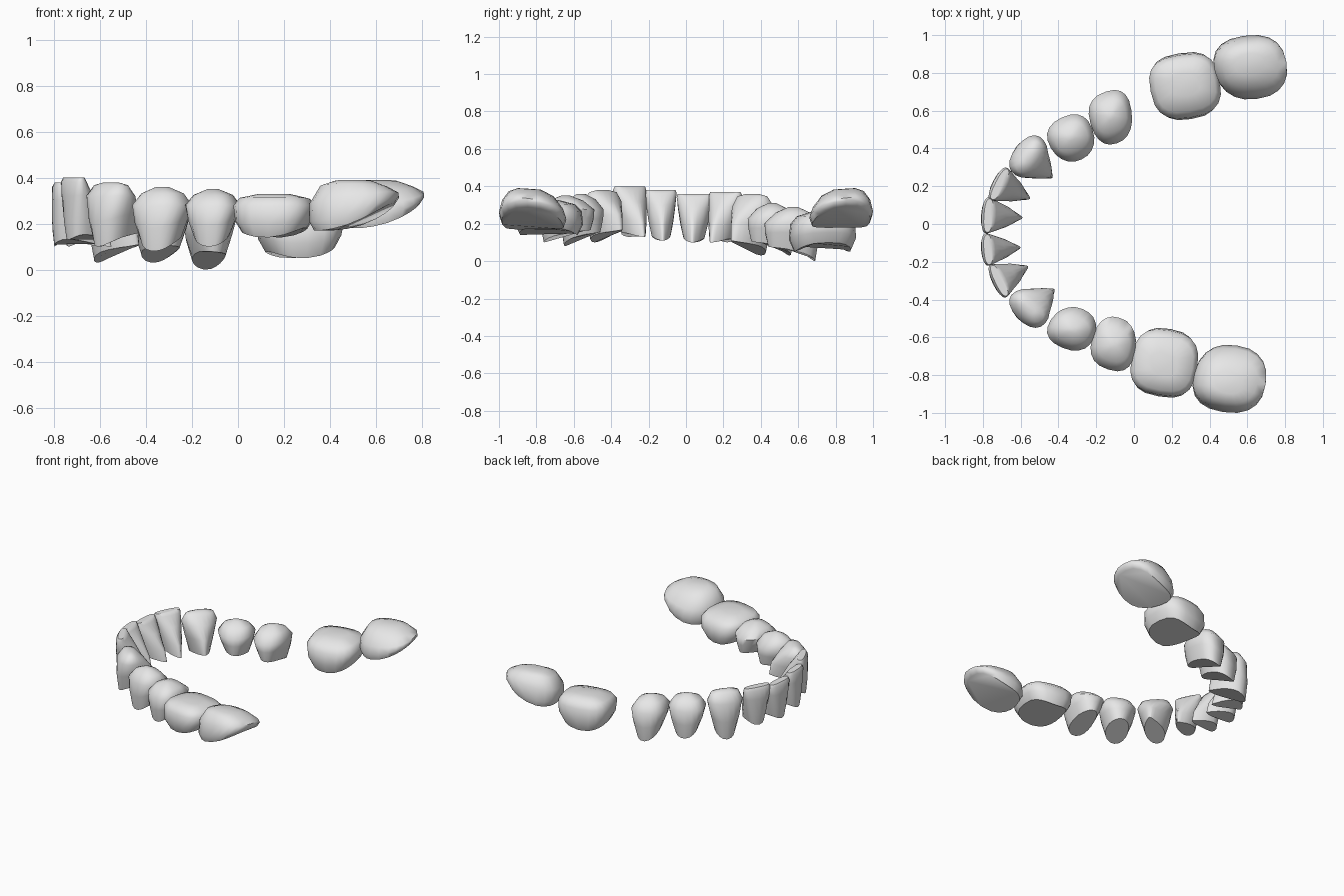
import bpy
import bmesh
import math
from mathutils import Vector

default_cube = bpy.data.objects.get("Cube")
if default_cube:
    bpy.data.objects.remove(default_cube, do_unlink=True)

# One plain enamel material
enamel = bpy.data.materials.new("pale grey enamel")
enamel.use_nodes = True
colour = (0.8, 0.8, 0.8, 1)
enamel.diffuse_color = colour
enamel.node_tree.nodes["Principled BSDF"].inputs["Base Color"].default_value = colour

SIDES = 20

# Each ring: height, outward offset, outward radius, radius along the arch,
# inward taper, outward tilt, backward tilt
INCISOR = [(0, -.05, .95, .65, .8, 0, 0), (.3, .08, .9, .85, .75, 0, 0),
           (.7, .4, .6, .97, .5, 0, 0), (.93, .62, .35, .97, .2, 0, 0),
           (1, .64, .22, .85, 0, 0, 0)]
CANINE = [(0, 0, .9, .6, .7, -.15, 0), (.4, .1, .9, .85, .6, -.1, 0),
          (.75, .3, .68, .98, .3, 0, 0), (.95, .35, .35, .7, 0, 0, 0),
          (1, .35, .12, .3, 0, 0, 0)]
PREMOLAR = [(0, .05, .85, .65, .4, -.18, -.05), (.35, .05, .95, .9, .3, -.1, 0),
            (.65, .05, .95, 1, .2, 0, 0), (.88, .1, .58, .68, 0, 0, 0),
            (1, .12, .15, .2, 0, 0, 0)]
FIRST_MOLAR = [(0, 0, .85, .8, .1, 0, .06), (.3, 0, 1, .96, .1, 0, .05),
               (.7, 0, .95, 1, .05, .03, 0), (.9, .03, .78, .84, 0, .04, 0),
               (1, .05, .35, .4, 0, .03, 0)]
SECOND_MOLAR = [(.1, 0, .92, .85, .1, 0, .34), (.3, 0, 1, .95, .1, 0, .28),
                (.6, 0, .9, .95, .1, .08, .14), (.88, .05, .66, .7, 0, .1, 0),
                (1, .1, .34, .38, 0, .06, 0)]

# Shape, squareness and outward turn from the arch centreline
KINDS = {
    "central_incisor": (INCISOR, .8, 4),
    "lateral_incisor": (INCISOR, .8, 26),
    "canine": (CANINE, .9, 40),
    "first_premolar": (PREMOLAR, .85, 65),
    "second_premolar": (PREMOLAR, .8, 75),
    "first_molar": (FIRST_MOLAR, .7, 80),
    "second_molar": (SECOND_MOLAR, .82, 80),
}

# Low and high corners of each tooth, right-hand row then left-hand row
ROWS = {
    -1: [((-.81, -.22, .11), (-.6, -.05, .38)), ((-.77, -.39, .13), (-.56, -.21, .4)),
         ((-.66, -.55, .1), (-.42, -.34, .38)), ((-.46, -.67, .08), (-.2, -.44, .36)),
         ((-.23, -.78, .1), (.01, -.49, .35)), ((-.02, -.92, .14), (.34, -.55, .33)),
         ((.31, -1, .17), (.7, -.64, .39))],
    1: [((-.81, -.05, .1), (-.59, .14, .36)), ((-.77, .12, .1), (-.55, .3, .37)),
        ((-.66, .24, .03), (-.43, .47, .36)), ((-.46, .33, .03), (-.21, .58, .31)),
        ((-.24, .42, 0), (-.01, .71, .29)), ((.08, .55, .05), (.46, .91, .27)),
        ((.42, .66, .18), (.81, 1, .39))],
}


def power(value, exponent):
    return math.copysign(abs(value) ** exponent, value)


def ring_points(ring, square, outward, backward):
    height, offset, depth, width, taper, tilt_out, tilt_back = ring
    points = []
    for i in range(SIDES):
        angle = math.tau * i / SIDES
        c, s = math.cos(angle), math.sin(angle)
        u = offset + depth * power(c, square)
        v = width * power(s, square) * (1 - taper * ((1 - c) / 2) ** 1.6)
        p = outward * u + backward * v
        # The lower rings curl up at both ends, rounding the neck
        curl = .3 * (1 - height) ** 2 * v * v
        p.z = height + tilt_out * u + tilt_back * v + curl
        points.append(p)
    return points


def make_tooth(name, kind, side, low, high):
    rings, square, turn = KINDS[kind]
    a = math.radians(turn)
    outward = Vector((-math.cos(a), side * math.sin(a), 0))
    backward = Vector((math.sin(a), side * math.cos(a), 0))
    bm = bmesh.new()
    loops = [[bm.verts.new(p) for p in ring_points(r, square, outward, backward)]
             for r in rings]
    for lower, upper in zip(loops, loops[1:]):
        for i in range(SIDES):
            j = (i + 1) % SIDES
            bm.faces.new((lower[i], lower[j], upper[j], upper[i]))
    bm.faces.new(loops[0][::-1])
    bm.faces.new(loops[-1])
    # Fit the crown to its place in the arch
    for axis in range(3):
        values = [v.co[axis] for v in bm.verts]
        start, span = min(values), max(values) - min(values)
        for v in bm.verts:
            t = (v.co[axis] - start) / span
            v.co[axis] = low[axis] + t * (high[axis] - low[axis])
    bmesh.ops.recalc_face_normals(bm, faces=bm.faces)
    mesh = bpy.data.meshes.new(name)
    bm.to_mesh(mesh)
    bm.free()
    mesh.materials.append(enamel)
    tooth = bpy.data.objects.new(name, mesh)
    bpy.context.collection.objects.link(tooth)
    return tooth


# Two rows of teeth from the front of the arch backward
bpy.ops.object.select_all(action="DESELECT")
for side, boxes in ROWS.items():
    label = "left" if side > 0 else "right"
    for kind, (low, high) in zip(KINDS, boxes):
        tooth = make_tooth(label + "_" + kind, kind, side, low, high)
        tooth.select_set(True)
        bpy.context.view_layer.objects.active = tooth
bpy.ops.object.shade_smooth_by_angle(angle=math.radians(55))
